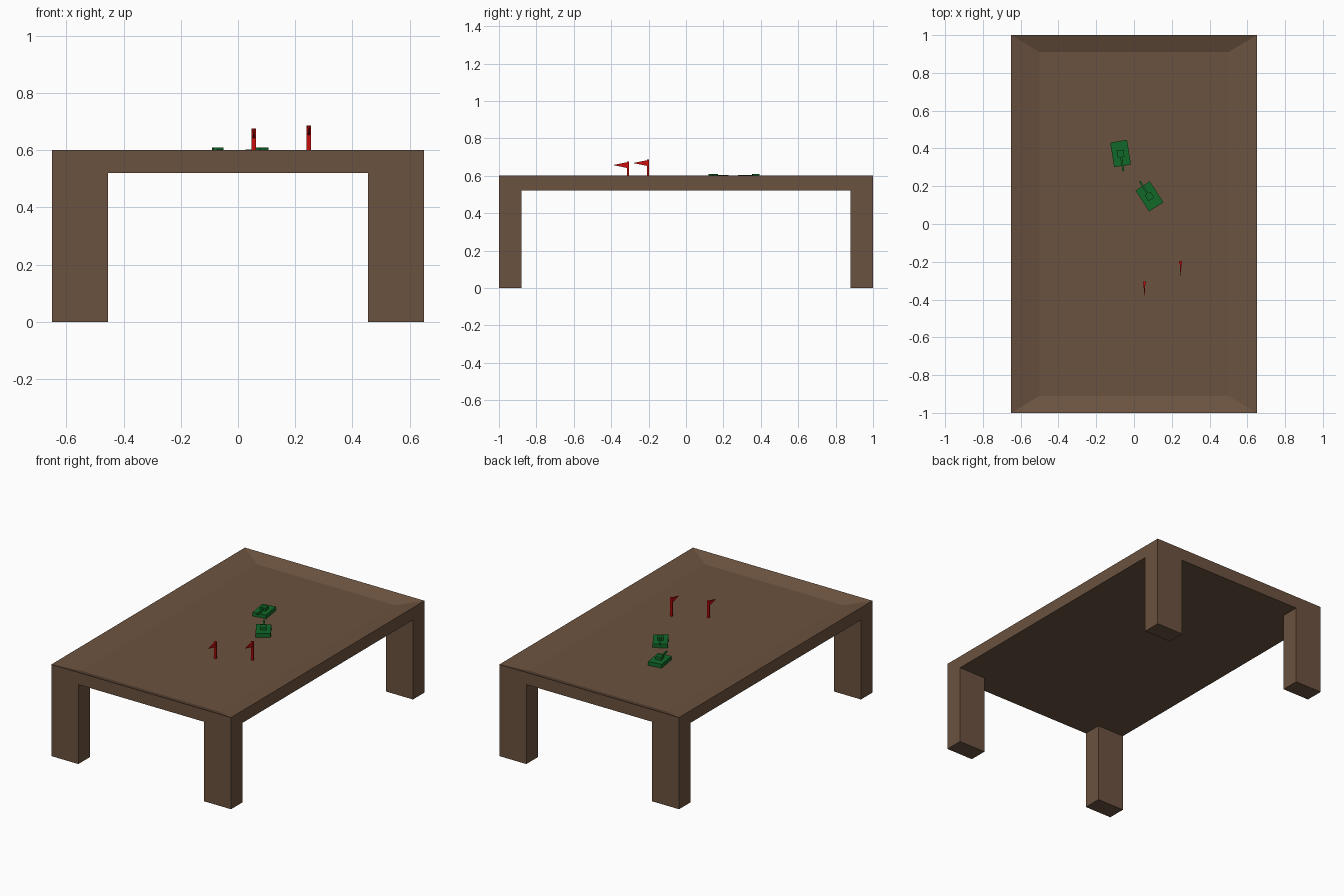
import bpy, bmesh, math
from mathutils import Matrix, Vector

if "Cube" in bpy.data.objects:
    bpy.data.objects.remove(bpy.data.objects["Cube"])


def material(name, rgb):
    m = bpy.data.materials.new(name)
    m.diffuse_color = (*rgb, 1)
    m.use_nodes = True
    m.node_tree.nodes["Principled BSDF"].inputs["Base Color"].default_value = m.diffuse_color
    return m


BROWN = material("brown wood", (0.147, 0.085, 0.050))
GREEN = material("tank green", (0.006, 0.140, 0.022))
RED = material("flag red", (0.60, 0.004, 0.004))
FLOOR = 0.565      # height of the sunken table top


def finish(bm, name, mat):
    bmesh.ops.recalc_face_normals(bm, faces=bm.faces)
    me = bpy.data.meshes.new(name)
    bm.to_mesh(me)
    bm.free()
    me.materials.append(mat)
    ob = bpy.data.objects.new(name, me)
    bpy.context.collection.objects.link(ob)
    return ob


def add_box(bm, lo, hi):
    lo, hi = Vector(lo), Vector(hi)
    mat = Matrix.Translation((lo + hi) / 2) @ Matrix.Diagonal((*(hi - lo), 1))
    return bmesh.ops.create_cube(bm, size=1, matrix=mat)["verts"]


# table top: slab whose upper face is inset and sunk into a shallow dish
bm = bmesh.new()
add_box(bm, (-0.65, -1, 0.52), (0.65, 1, 0.6))
bm.normal_update()
top = max(bm.faces, key=lambda f: f.calc_center_median().z)
bmesh.ops.inset_individual(bm, faces=[top], thickness=0.05)
for v in top.verts:
    v.co = (math.copysign(0.5, v.co.x), math.copysign(0.91, v.co.y), FLOOR)
finish(bm, "table_top", BROWN)

# four legs, flush with the corners
for sx, side in ((-1, "left"), (1, "right")):
    for sy, end in ((-1, "front"), (1, "back")):
        bm = bmesh.new()
        add_box(bm, (min(sx * 0.455, sx * 0.65), min(sy * 0.88, sy), 0),
                (max(sx * 0.455, sx * 0.65), max(sy * 0.88, sy), 0.52))
        finish(bm, f"{end}_{side}_leg", BROWN)


# toy tanks: hull, turret and gun pointing along local -y
def tank(name, x, y, degrees):
    bm = bmesh.new()
    add_box(bm, (-0.045, -0.066, 0), (0.045, 0.066, 0.025))
    add_box(bm, (-0.018, -0.018, 0.025), (0.018, 0.018, 0.044))
    add_box(bm, (-0.005, -0.095, 0.028), (0.005, -0.018, 0.038))
    ob = finish(bm, name, GREEN)
    ob.location = (x, y, FLOOR)
    ob.rotation_euler.z = math.radians(degrees)


tank("far_tank", -0.071, 0.373, 9)
tank("near_tank", 0.082, 0.146, 213)


# flags: square pole with a pennant tapering to a point
def flag(name, x, y, height):
    bm = bmesh.new()
    add_box(bm, (-0.0075, -0.006, 0), (0.0075, 0.006, height))
    zc = height - 0.018
    base = [bm.verts.new((px, -0.006, zc + pz)) for px, pz in
            ((-0.005, -0.015), (0.005, -0.015), (0.005, 0.015), (-0.005, 0.015))]
    tip = bm.verts.new((0, -0.08, zc))
    bm.faces.new(base)
    for i in range(4):
        bm.faces.new((base[i], base[(i + 1) % 4], tip))
    ob = finish(bm, name, RED)
    ob.location = (x, y, FLOOR)


flag("left_flag", 0.055, -0.31, 0.11)
flag("right_flag", 0.247, -0.203, 0.121)
